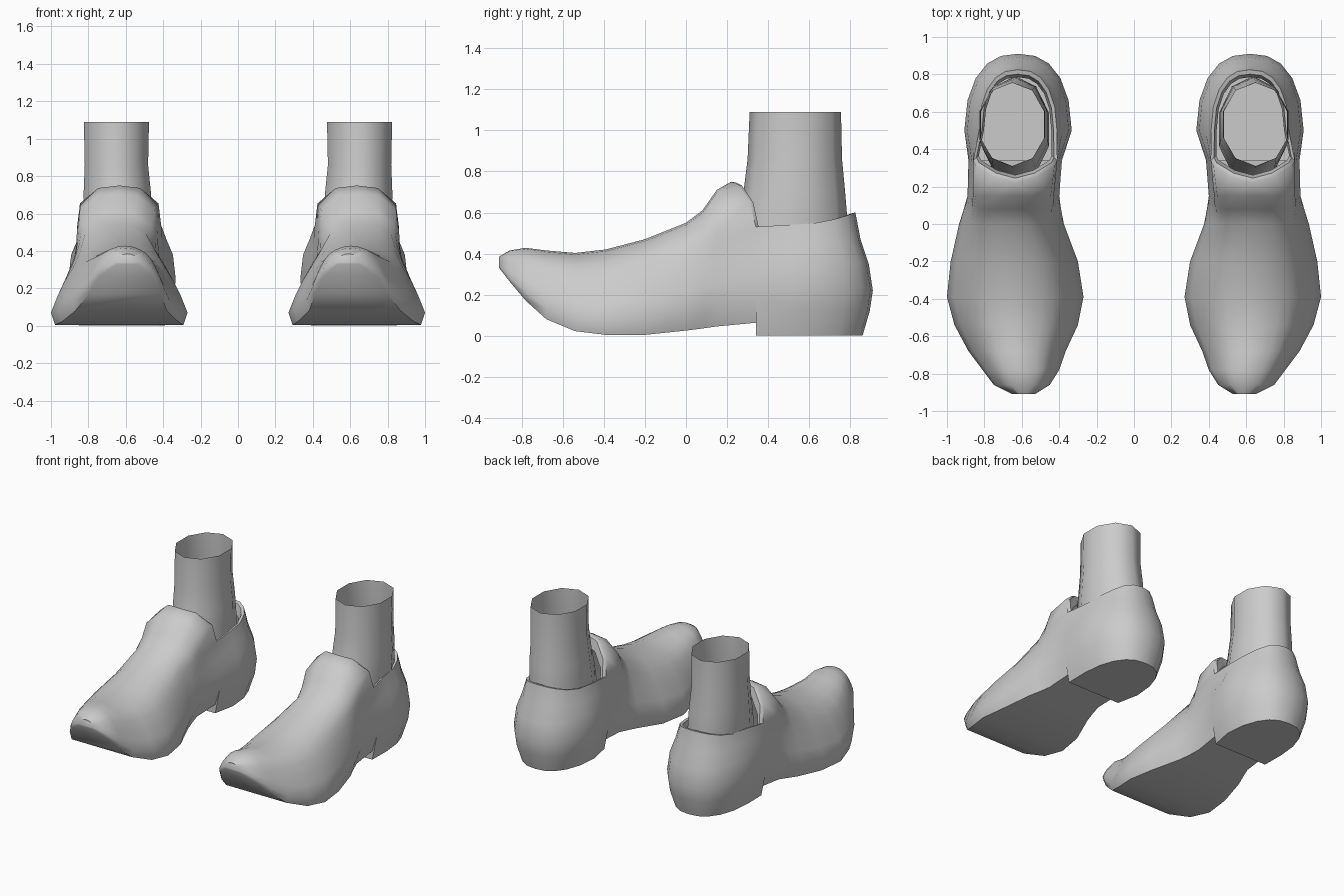
import bpy, bmesh, math

if "Cube" in bpy.data.objects:
    bpy.data.objects.remove(bpy.data.objects["Cube"])

# Cross-section rails from sole edge to centreline: (share of half width, share of height)
FOREFOOT = [(.94, 0), (1, .16), (.9, .38), (.8, .56), (.68, .73), (.56, .84), (.4, .92), (.2, .98), (0, 1)]
INSTEP = [(.85, 0), (1, .18), (.97, .33), (.93, .48), (.9, .58), (.9, .68), (.84, .86), (.45, .98), (0, 1)]
# Stations from toe to tongue: y, centre x, half width, sole z, top z, blend to instep
STATIONS = [
    (-.91, .59, .06, .33, .385, 0), (-.86, .60, .15, .265, .415, 0),
    (-.78, .605, .205, .17, .428, 0), (-.68, .625, .26, .08, .415, 0),
    (-.54, .63, .33, .022, .403, 0), (-.39, .635, .365, .004, .42, 0),
    (-.2, .64, .34, .004, .47, .15), (0, .655, .28, .025, .55, .4),
    (.08, .65, .26, .035, .61, .7), (.15, .645, .245, .045, .71, .95),
    (.34, .635, .25, .063, .75, 1)]
TONGUE_Y = [.34, .34, .34, .34, .34, .34, .31, .25, .22]
# Heel rails: half width, back y, z at side, z at back
HEEL = [(.23, .86, 0, 0), (.275, .895, .14, .12), (.287, .91, .25, .22),
        (.272, .89, .38, .35), (.238, .85, .46, .47), (.208, .825, .54, .6)]
HEEL_X, HEEL_Y, COLLAR = .62, .5, 5


def side_columns(s):
    """Columns of points for one side of the shoe, toe to heel."""
    cols = []
    for i, (y, cx, w, zb, zt, k) in enumerate(STATIONS):
        col = []
        for j, (a, b) in enumerate(zip(FOREFOOT, INSTEP)):
            u, v = (a[n] + (b[n] - a[n]) * k for n in (0, 1))
            yy = TONGUE_Y[j] if i == len(STATIONS) - 1 else y
            col.append((cx + s * w * u, yy, zb + (zt - zb) * v))
        cols.append(col)
    # step down to the heel block
    step = cols[-1][:COLLAR + 1]
    step[0] = (step[0][0], step[0][1], 0)
    cols.append(step)
    # fan around the back of the heel
    for deg in (0, 22, 42, 60, 76, 90):
        c, q = max(math.cos(math.radians(deg)), 0), math.sin(math.radians(deg))
        if deg == 90:
            c = 0
        cols.append([(HEEL_X + s * w * c ** .8, HEEL_Y + (yb - HEEL_Y) * q ** .95, zf + (zb - zf) * q * q)
                     for w, yb, zf, zb in HEEL])
    return cols


def finish(bm, name, angle):
    """Turn a bmesh into a smooth object mirrored to the other foot."""
    bmesh.ops.recalc_face_normals(bm, faces=bm.faces)
    me = bpy.data.meshes.new(name)
    bm.to_mesh(me)
    bm.free()
    ob = bpy.data.objects.new(name, me)
    bpy.context.collection.objects.link(ob)
    ob.modifiers.new("Other foot", 'MIRROR').use_mirror_merge = False
    bpy.ops.object.select_all(action='DESELECT')
    ob.select_set(True)
    bpy.context.view_layer.objects.active = ob
    bpy.ops.object.shade_smooth_by_angle(angle=math.radians(angle))
    return ob


# Shoe: both sides, sole and toe cap
bm = bmesh.new()
sides = [[[bm.verts.new(p) for p in col] for col in side_columns(s)] for s in (-1, 1)]
for cols in sides:
    for a, b in zip(cols, cols[1:]):
        for j in range(min(len(a), len(b)) - 1):
            bm.faces.new((a[j], b[j], b[j + 1], a[j + 1]))
left, right = sides
for i in range(len(left) - 1):
    bm.faces.new((left[i][0], left[i + 1][0], right[i + 1][0], right[i][0]))
for j in range(len(FOREFOOT) - 1):
    bm.faces.new((left[0][j], right[0][j], right[0][j + 1], left[0][j + 1]))
bmesh.ops.remove_doubles(bm, verts=bm.verts, dist=.0005)

# Rolled lip around the opening
for shrink, drop in ((.92, -.005), (.94, -.07)):
    rim = [e for e in bm.edges if e.is_boundary]
    new = bmesh.ops.extrude_edge_only(bm, edges=rim)['geom']
    for v in (g for g in new if isinstance(g, bmesh.types.BMVert)):
        v.co.x = .635 + (v.co.x - .635) * shrink
        v.co.y = .53 + (v.co.y - .53) * shrink
        v.co.z += drop
finish(bm, "shoe", 50)

# Sock: open tube, rings of z, centre x, half width, front y, back y
bm = bmesh.new()
SIDES = 10
rings = []
for z, cx, w, yf, yb in [(.4, .635, .19, .22, .79), (.58, .64, .19, .25, .785), (.7, .645, .19, .28, .775),
                         (.86, .65, .178, .3, .76), (1.09, .65, .183, .31, .755)]:
    rings.append([bm.verts.new((cx + w * math.sin(t), (yf + yb) / 2 - (yb - yf) / 2 * math.cos(t), z))
                  for t in (2 * math.pi * n / SIDES for n in range(SIDES))])
for a, b in zip(rings, rings[1:]):
    for n in range(SIDES):
        m = (n + 1) % SIDES
        bm.faces.new((a[n], a[m], b[m], b[n]))
finish(bm, "sock", 60)
